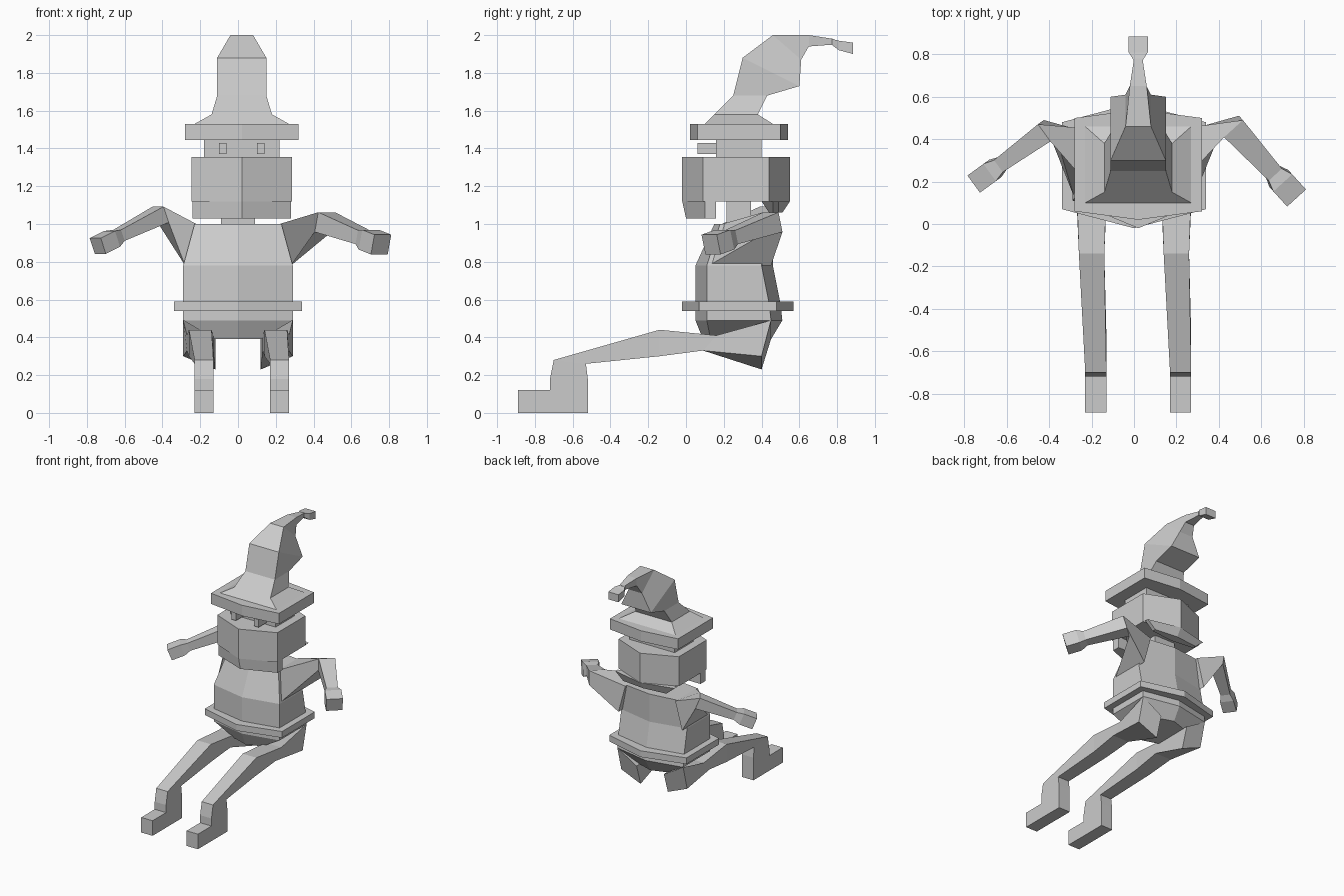
import bpy, bmesh
from mathutils import Vector

if "Cube" in bpy.data.objects:
    bpy.data.objects.remove(bpy.data.objects["Cube"])

grey = (0.6, 0.6, 0.6, 1)
material = bpy.data.materials.new("plain grey")
material.use_nodes = True
material.diffuse_color = grey
material.node_tree.nodes["Principled BSDF"].inputs["Base Color"].default_value = grey


def loft(name, rings):
    """Skin a stack of equal-sized rings and cap both ends."""
    bm = bmesh.new()
    loops = [[bm.verts.new(point) for point in ring] for ring in rings]
    for lower, upper in zip(loops, loops[1:]):
        for i in range(len(lower)):
            bm.faces.new((lower[i - 1], lower[i], upper[i], upper[i - 1]))
    bm.faces.new(loops[0])
    bm.faces.new(loops[-1])
    bmesh.ops.recalc_face_normals(bm, faces=bm.faces)
    mesh = bpy.data.meshes.new(name)
    bm.to_mesh(mesh)
    bm.free()
    mesh.materials.append(material)
    bpy.context.collection.objects.link(bpy.data.objects.new(name, mesh))


def outline(z, half, front, back, point, centre=0):
    """Level rectangle whose front and back edges come to a shallow point."""
    left, right = centre + half, centre - half
    near, far = front + point, back - point
    return [(centre, front, z), (left, near, z), (left, far, z),
            (centre, back, z), (right, far, z), (right, near, z)]


def prism(name, bottom, top, **shape):
    loft(name, [outline(z, **shape) for z in (bottom, top)])


def crosswise(half, top, bottom, centre=0):
    """Ring between an upper and a lower edge that both run along x."""
    left, right = centre + half, centre - half
    return [(left, *top), (right, *top), (right, *bottom), (left, *bottom)]


def box(name, centre, size):
    c, half = Vector(centre), Vector(size) / 2
    lift = Vector((0, 0, half.z))
    corners = [Vector((half.x * a, half.y * b, 0))
               for a, b in ((1, 1), (-1, 1), (-1, -1), (1, -1))]
    loft(name, [[c + corner + rise for corner in corners] for rise in (-lift, lift)])


# Torso and belt
belly = dict(half=0.29, front=0.05, point=0.06)
loft("torso", [
    outline(0.39, half=0.12, front=0.09, back=0.45, point=0.04),
    outline(0.49, back=0.51, **belly),
    outline(0.58, back=0.5, **belly),
    outline(0.78, back=0.46, **belly),
    outline(1, half=0.23, front=0.15, back=0.46, point=0.03)])
prism("belt", bottom=0.54, top=0.59, half=0.34, front=-0.02, back=0.57, point=0.09)


# Legs: hip, thigh, knee and a shin, with a block for the foot
def leg(name, side):
    hip, foot = side * 0.2, side * 0.2 + 0.02
    outer, inner = side * 0.29, side * 0.12
    loft(name + "_leg", [
        [(max(outer, inner), 0.45, 0.49 if side > 0 else 0.39),
         (min(outer, inner), 0.45, 0.39 if side > 0 else 0.49),
         (min(outer, inner), 0.4, 0.23 if side > 0 else 0.3),
         (max(outer, inner), 0.4, 0.3 if side > 0 else 0.23)],
        crosswise(0.07, top=(0.16, 0.41), bottom=(0.09, 0.33), centre=hip),
        crosswise(0.06, top=(-0.14, 0.44), bottom=(-0.14, 0.3), centre=hip),
        crosswise(0.05, top=(-0.7, 0.28), bottom=(-0.53, 0.26), centre=foot),
        crosswise(0.05, top=(-0.72, 0.18), bottom=(-0.52, 0.18), centre=foot),
        crosswise(0.05, top=(-0.72, 0), bottom=(-0.52, 0), centre=foot)])
    box(name + "_foot", centre=(foot, -0.8, 0.06), size=(0.1, 0.18, 0.12))


leg("left", 1)
leg("right", -1)


# Arms: wide shoulder, thin forearm, square hand
def arm(name, side, elbow, wrist, thick):
    elbow, wrist = Vector(elbow), Vector(wrist)
    along = (wrist - elbow).normalized()
    across = side * Vector((0, 0, 1)).cross(along).normalized()
    up = side * along.cross(across)
    rings = [[(side * half, y, z) for half, y, z in (
        (0.22, 0.45, 1), (0.22, 0.19, 1), (0.28, 0.12, 0.78), (0.28, 0.45, 0.78))]]
    palm, tip = wrist + along * 0.05, wrist + along * 0.15
    for centre, size in ((elbow, thick), (wrist, thick * 0.7), (palm, thick), (tip, thick)):
        wide, tall = across * size, up * size * 0.9
        rings.append([centre + wide + tall, centre - wide + tall,
                      centre - wide - tall, centre + wide - tall])
    loft(name, rings)


arm("left_arm", 1, elbow=(0.46, 0.46, 1.01), wrist=(0.66, 0.24, 0.93), thick=0.06)
arm("right_arm", -1, elbow=(-0.41, 0.44, 1.05), wrist=(-0.63, 0.28, 0.94), thick=0.05)

# Neck, skull and eyes
middle = 0.02
box("neck", centre=(0, 0.28, 1.06), size=(0.18, 0.13, 0.2))
box("skull", centre=(middle, 0.28, 1.3), size=(0.4, 0.24, 0.32))
for name, offset in (("left_eye", 0.1), ("right_eye", -0.1)):
    box(name, centre=(middle + offset, 0.11, 1.4), size=(0.04, 0.1, 0.06))

# Head block, beard hanging in front and hair rolling under at the back
prism("head", bottom=1.12, top=1.355, half=0.265, front=-0.02, back=0.55,
      point=0.11, centre=middle)
loft("beard", [
    [point[:2] + (z,) for point in (
        (middle, tip), (middle + 0.26, 0.1), (middle + 0.26, 0.16),
        (middle - 0.26, 0.16), (middle - 0.26, 0.1))]
    for z, tip in ((1.03, 0), (1.12, -0.02))])
loft("back_hair", [
    outline(1.06, half=0.19, front=0.44, back=0.51, point=0.02, centre=middle),
    outline(1.12, half=0.26, front=0.4, back=0.55, point=0.06, centre=middle)])

# Hat brim, drooping crown and tassel
prism("hat_brim", bottom=1.445, top=1.53, half=0.3, front=0.02, back=0.54,
      point=0.04, centre=middle)
loft("hat_crown", [
    crosswise(half, top=front, bottom=back, centre=middle)
    for half, front, back in (
        (0.25, (0.1, 1.53), (0.46, 1.53)),
        (0.16, (0.15, 1.58), (0.38, 1.58)),
        (0.13, (0.25, 1.68), (0.43, 1.68)),
        (0.13, (0.3, 1.88), (0.6, 1.73)),
        (0.06, (0.46, 2), (0.61, 1.87)),
        (0.04, (0.65, 2), (0.65, 1.94)),
        (0.02, (0.78, 1.98), (0.78, 1.95)))])
loft("hat_tassel", [
    crosswise(half, top=(y, top), bottom=(y, top - drop), centre=middle)
    for half, y, top, drop in (
        (0.02, 0.77, 1.98, 0.03), (0.045, 0.81, 1.97, 0.05), (0.045, 0.885, 1.96, 0.06))])
